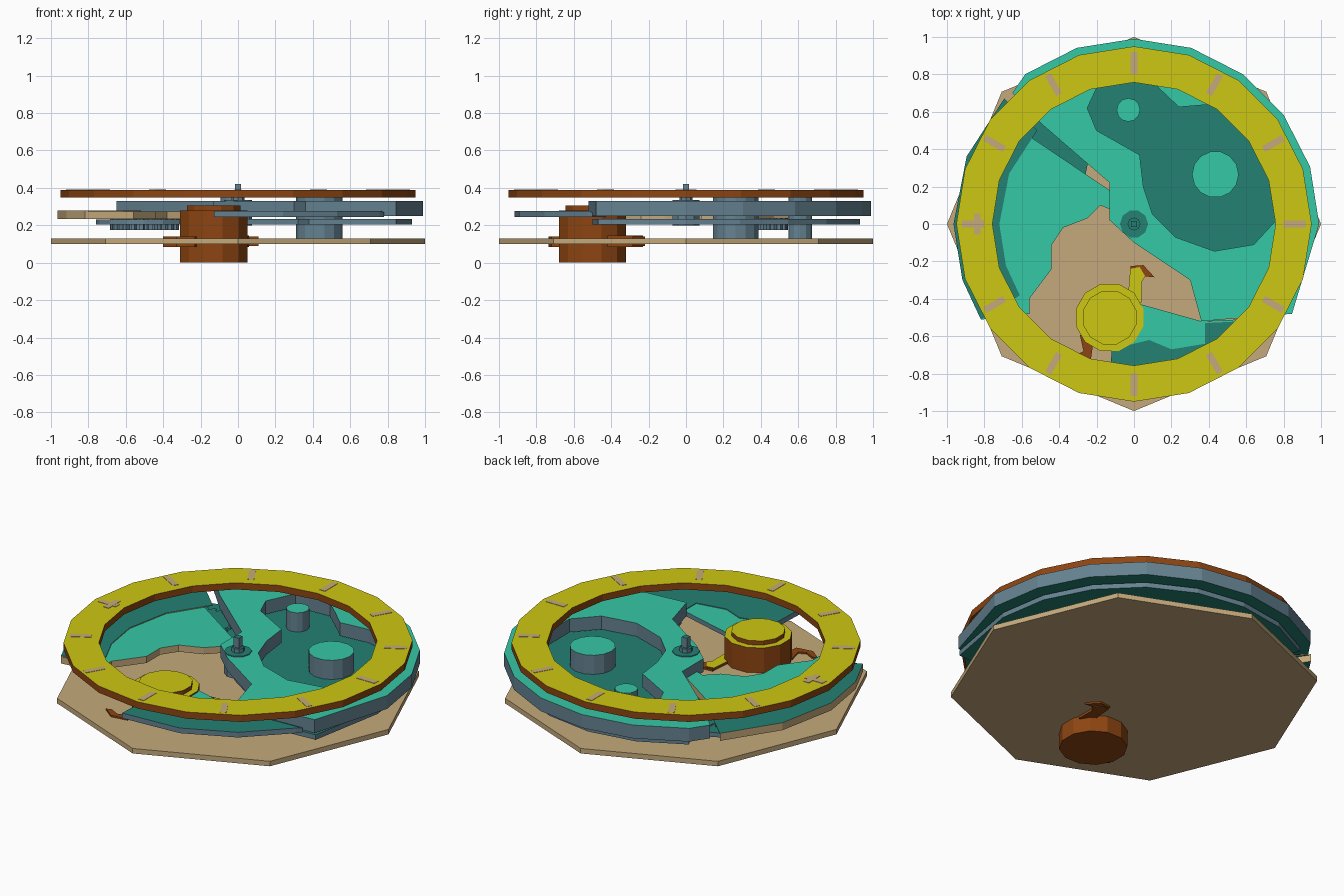
import bpy, bmesh, math
from math import cos, sin, radians

if "Cube" in bpy.data.objects:
    bpy.data.objects.remove(bpy.data.objects["Cube"])


def mat(name, r, g, b):
    m = bpy.data.materials.new(name)
    m.diffuse_color = (r, g, b, 1)
    m.use_nodes = True
    m.node_tree.nodes["Principled BSDF"].inputs["Base Color"].default_value = m.diffuse_color
    return m


TAN = mat("tan", .56, .40, .20)
YELLOW = mat("yellow", .61, .57, .006)
BROWN = mat("brown", .27, .06, .006)
SLATE = mat("slate", .13, .225, .285)
TEAL = mat("light teal", .036, .58, .38)
DARK = mat("dark teal", .017, .22, .175)


def arc(r, angles, c=(0, 0)):
    return [(c[0] + r * cos(radians(a)), c[1] + r * sin(radians(a))) for a in angles]


def circle(r, n, c=(0, 0), start=0):
    return arc(r, [start + 360 * i / n for i in range(n)], c)


def prism(name, outline, z0, z1, top, side, bottom=None, holes=()):
    """Extruded outline with holes; colour by face direction."""
    bm = bmesh.new()
    edges = []
    for loop in [outline, *holes]:
        vs = [bm.verts.new((x, y, z0)) for x, y in loop]
        edges += [bm.edges.new((vs[i], vs[(i + 1) % len(vs)])) for i in range(len(vs))]
    bmesh.ops.triangle_fill(bm, use_beauty=True, edges=edges)
    ext = bmesh.ops.extrude_face_region(bm, geom=bm.faces[:])
    for v in ext["geom"]:
        if isinstance(v, bmesh.types.BMVert):
            v.co.z = z1
    # make sure the lower cap exists
    if not any(all(abs(v.co.z - z0) < 1e-6 for v in f.verts) for f in bm.faces):
        low = [e for e in bm.edges if all(abs(v.co.z - z0) < 1e-6 for v in e.verts)]
        bmesh.ops.triangle_fill(bm, use_beauty=True, edges=low)
    bmesh.ops.recalc_face_normals(bm, faces=bm.faces[:])
    for f in bm.faces:
        f.material_index = 0 if f.normal.z > .5 else 2 if f.normal.z < -.5 else 1
    me = bpy.data.meshes.new(name)
    bm.to_mesh(me)
    bm.free()
    for m in (top, side, bottom or top):
        me.materials.append(m)
    ob = bpy.data.objects.new(name, me)
    bpy.context.collection.objects.link(ob)
    return ob


def bar(name, r0, r1, w, ang, z0, z1, m):
    """Flat bar lying along a radius."""
    c, s = cos(radians(ang)), sin(radians(ang))
    pts = [(r0, -w), (r1, -w), (r1, w), (r0, w)]
    return prism(name, [(x * c - y * s, x * s + y * c) for x, y in pts], z0, z1, m, m)


# Octagonal base plate
prism("base_plate", circle(1, 8), .10, .13, TAN, TAN)

# Dial ring with twelve hour marks
prism("dial_ring", circle(.95, 20, start=90), .35, .39, YELLOW, BROWN, BROWN,
      [circle(.757, 20, start=90)])
for i in range(12):
    bar("hour_mark", .80, .92, .018, i * 30, .388, .392, TAN)
bar("hour_mark_cross", .82, .855, .055, 180, .388, .3925, TAN)

# Upper bridge with the curved recess
recess = [(-.17, .79), (-.25, .62), (-.2, .5), (.03, .37), (.05, .2), (.1, .05),
          (.22, -.07), (.43, -.145), (.64, -.11), (.76, .02), (.76, .2), (.7, .42),
          (.58, .6), (.42, .64), (.24, .625), (.14, .72), (.05, .8)]
edge = [(-.65, .7), (-.5, .54), (-.13, .22), (-.13, .02), (0, -.1), (.3, -.3), (.36, -.52)]
prism("upper_bridge", [(.845, -.48)] + arc(.99, range(0, 127, 18)) + edge,
      .25, .33, TEAL, SLATE, DARK, [recess])

# Recess floor
prism("recess_floor", [(.845, -.47)] + arc(.93, range(0, 127, 18)) +
      [(-.42, .52), (-.1, .22), (-.08, .02), (.05, -.1), (.32, -.28), (.38, -.5)],
      .205, .235, DARK, SLATE)

# Left bridge with its dark outer border
left_in = [(-.56, -.48), (-.56, -.4), (-.44, -.24), (-.44, -.11), (-.38, -.02),
           (-.25, .03), (-.18, .1), (-.13, .08), (-.13, .18), (-.56, .47)]
la = [136, 158, 180, 198, 212]
prism("left_bridge", left_in + arc(.965, la), .235, .275, TEAL, TAN, DARK)
prism("left_bridge_border", arc(.965, la) + arc(.72, la[::-1]), .275, .28, DARK, TAN)

# Lower right bridge with its dark outer border
ra = [262, 285, 305, 325]
prism("lower_bridge", [(-.12, -.66), (.04, -.43), (.36, -.52), (.78, -.5)] +
      arc(.925, ra[::-1]), .245, .272, TEAL, SLATE, DARK)
prism("lower_bridge_border", [(.38, -.53), (.77, -.51)] + arc(.925, ra[::-1]) +
      [(-.12, -.67), (.08, -.62), (.2, -.67), (.38, -.64)], .272, .276, DARK, SLATE)

# Wheel and toothed gear under the left bridge
GC = (-.5, .36)
prism("left_wheel", circle(.26, 16, GC), .205, .232, DARK, SLATE)
teeth = []
for i in range(24):
    a = i * 15
    teeth += arc(.16, [a, a + 5], GC) + arc(.185, [a + 7, a + 13], GC)
prism("toothed_gear", teeth, .175, .24, DARK, SLATE)

# Pillars
prism("large_pillar", circle(.125, 14, (.435, .265)), .13, .35, TEAL, SLATE)
prism("small_pillar", circle(.063, 12, (-.03, .61)), .13, .35, TEAL, SLATE)

# Centre bushing and stem
prism("centre_bushing", circle(.075, 10), .2, .335, DARK, SLATE)
prism("centre_collar", circle(.035, 8), .335, .36, DARK, SLATE)
prism("centre_stem", circle(.024, 4, start=45), .36, .42, DARK, SLATE)

# Spring barrel with stepped cap
BC = (-.13, -.5)
prism("spring_barrel", circle(.186, 12, BC, 15), 0, .28, YELLOW, BROWN, BROWN)
prism("barrel_cap", circle(.148, 12, BC, 15), .28, .305, YELLOW, BROWN)

# Hooked arms on the barrel
prism("inner_arm", [(-.03, -.42), (.04, -.42), (.04, -.31), (.06, -.28), (.03, -.23),
                    (-.02, -.24), (-.03, -.36)], .085, .145, YELLOW, BROWN, BROWN)
prism("inner_hook", [(.06, -.28), (.11, -.285), (.05, -.22), (-.02, -.225), (-.02, -.24),
                     (.03, -.24)], .09, .14, BROWN, BROWN)
prism("outer_hook", [(-.29, -.59), (-.22, -.65), (-.23, -.72), (-.33, -.735), (-.4, -.68),
                     (-.37, -.67), (-.31, -.7), (-.27, -.68)], .085, .14, BROWN, BROWN)
